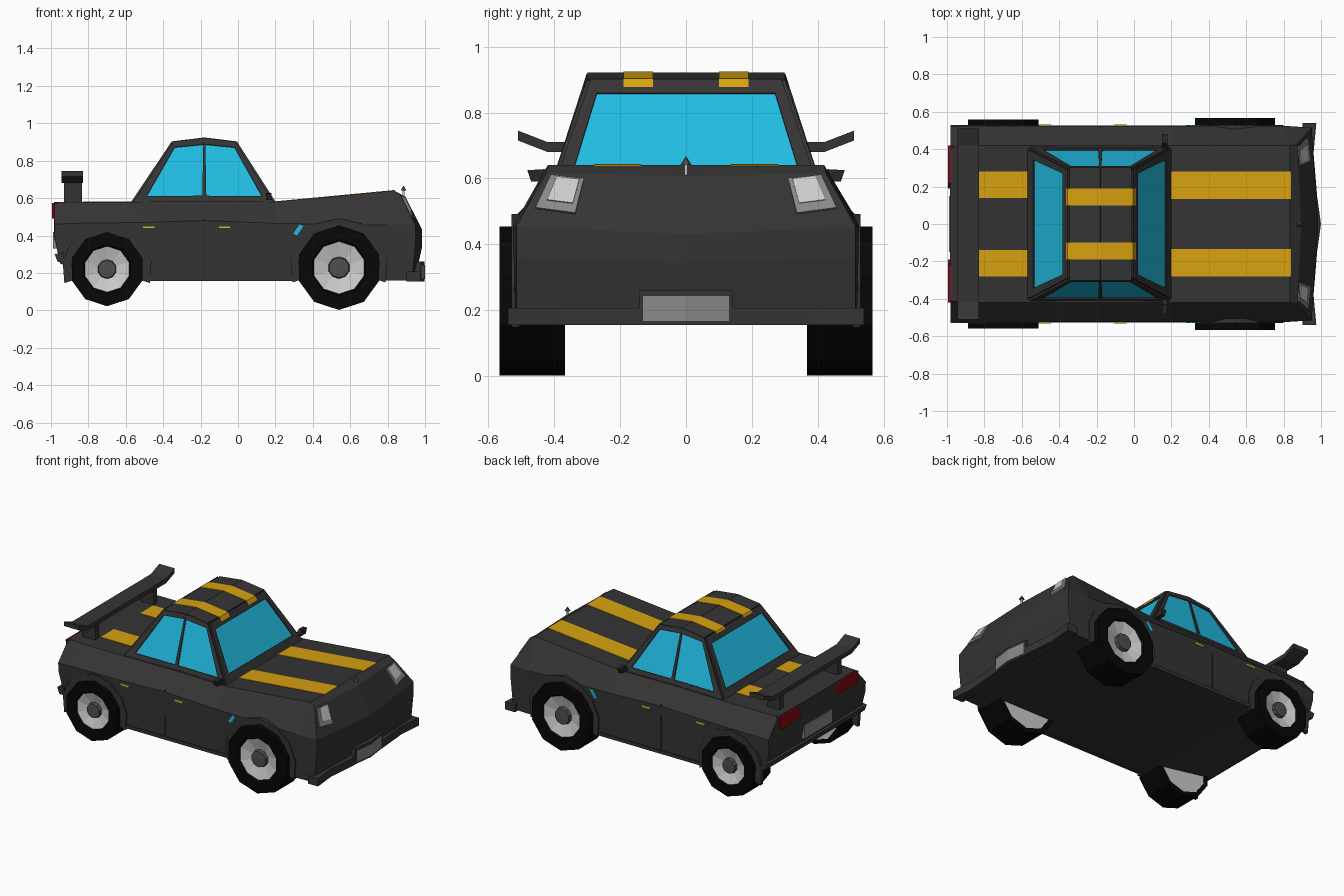
import bpy, bmesh, math
from mathutils import Vector as V

if "Cube" in bpy.data.objects:
    bpy.data.objects.remove(bpy.data.objects["Cube"])


def material(name, r, g, b):
    m = bpy.data.materials.new(name)
    m.diffuse_color = (r, g, b, 1)
    m.use_nodes = True
    m.node_tree.nodes["Principled BSDF"].inputs["Base Color"].default_value = m.diffuse_color
    return m


PAINT = material("dark_paint", .036, .034, .034)
TRIM = material("black_trim", .02, .02, .02)
RUBBER = material("rubber", .002, .002, .002)
GOLD = material("gold", .68, .36, .005)
GLASS = material("glass", .015, .5, .76)
RED = material("red", .25, .003, .005)
LIME = material("lime", .5, .55, .04)
SILVER = material("silver", .6, .6, .6)
GREY = material("grey", .25, .25, .25)
HUB = material("hub", .08, .075, .075)


def build(name, verts, faces, mats, mirror=False, idx=None):
    """Make a flat-shaded object, optionally joined with its mirror image in y."""
    verts = [tuple(v) for v in verts]
    idx = idx or [0] * len(faces)
    if mirror:
        n = len(verts)
        verts = verts + [(x, -y, z) for x, y, z in verts]
        faces = faces + [tuple(n + i for i in reversed(f)) for f in faces]
        idx = idx * 2
    me = bpy.data.meshes.new(name)
    me.from_pydata(verts, [], faces)
    for m in mats:
        me.materials.append(m)
    for p, i in zip(me.polygons, idx):
        p.material_index = i
    bm = bmesh.new()
    bm.from_mesh(me)
    bmesh.ops.remove_doubles(bm, verts=bm.verts, dist=.0005)
    bmesh.ops.dissolve_degenerate(bm, edges=bm.edges, dist=.0001)
    bmesh.ops.recalc_face_normals(bm, faces=bm.faces)
    bm.to_mesh(me)
    bm.free()
    ob = bpy.data.objects.new(name, me)
    bpy.context.collection.objects.link(ob)
    return ob


def prism(name, pts, vec, mat, mirror=False):
    n = len(pts)
    pts = [V(p) for p in pts]
    faces = [tuple(range(n)), tuple(range(n, 2 * n))]
    faces += [(i, (i + 1) % n, n + (i + 1) % n, n + i) for i in range(n)]
    return build(name, pts + [p + V(vec) for p in pts], faces, [mat], mirror)


def box(name, x0, x1, y0, y1, z0, z1, mat, mirror=False):
    return prism(name, [(x0, y0, z0), (x1, y0, z0), (x1, y1, z0), (x0, y1, z0)],
                 (0, 0, z1 - z0), mat, mirror)


def pane(name, quad, u0, u1, v0, v1, mat, mirror=False, t=.004):
    """Thin plate lying on part of a quad (bottom a, b, then top c, d)."""
    a, b, c, d = map(V, quad)
    pts = [a.lerp(b, u).lerp(d.lerp(c, u), v)
           for u, v in ((u0, v0), (u1, v0), (u1, v1), (u0, v1))]
    n = (pts[1] - pts[0]).cross(pts[3] - pts[0]).normalized()
    if n.dot(pts[0] - V((-.1, 0, .4))) < 0:
        n = -n
    return prism(name, pts, n * t, mat, mirror)


def window(name, quad, u0, u1, v0, v1, mirror=False):
    """Glass with four proud frame strips filling the rest of the quad."""
    pane(name, quad, u0, u1, v0, v1, GLASS, mirror)
    for part, r in (("left", (0, u0, 0, 1)), ("right", (u1, 1, 0, 1)),
                    ("bottom", (u0, u1, 0, v0)), ("top", (u0, u1, v1, 1))):
        pane(name + "_frame_" + part, quad, *r, PAINT, mirror, .012)


# Body: bottom, shoulder and top edge points for columns from tail to nose
cols = [
    ((-.95, 0, .25), (-.985, 0, .47), (-.985, 0, .58)),
    ((-.95, .50, .25), (-.98, .52, .46), (-.98, .41, .58)),
    ((-.88, .52, .22), (-.88, .525, .465), (-.88, .42, .58)),
    ((-.50, .52, .16), (-.50, .525, .47), (-.55, .42, .58)),
    ((-.18, .52, .16), (-.18, .525, .48), (-.18, .42, .585)),
    ((.20, .52, .16), (.20, .525, .465), (.20, .42, .58)),
    ((.80, .52, .16), (.80, .525, .455), (.835, .42, .64)),
    ((.93, .515, .16), (.95, .515, .455), (.87, .425, .615)),
    ((.945, 0, .16), (.985, 0, .43), (.895, 0, .607)),
]
grid = []
for i, (b, s, t) in enumerate(cols):
    e = cols[0] if i == 1 else cols[-1] if i == len(cols) - 2 else (b, s, t)
    low = V(b).lerp(V(s), .68)
    low.x = s[0]
    grid += [(e[0][0], 0, e[0][2]), b, low, s, t, (e[2][0], 0, e[2][2])]
faces = [(6 * c + r, 6 * c + r + 1, 6 * c + r + 7, 6 * c + r + 6)
         for c in range(len(cols) - 1) for r in range(5)]
build("body", grid, faces, [PAINT], True)

# Cabin shell, slightly inside the window frames
bx, tx, tz = (-.56, -.18, .19), (-.345, -.18, -.015), (.895, .915, .895)
B = [V((x, .40, .575)) for x in bx]
T = [V((x, .29, z)) for x, z in zip(tx, tz)]
flip = lambda p: V((p[0], -p[1], p[2]))
mid = lambda p: V((p[0], 0, p[2]))
build("cabin", B + T + [mid(p) for p in (B[0], T[0], T[1], T[2], B[2])],
      [(0, 1, 4, 3), (1, 2, 5, 4), (0, 3, 7, 6), (3, 4, 8, 7), (4, 5, 9, 8), (2, 10, 9, 5)],
      [PAINT], True)
pane("roof_skin_rear", (flip(T[0]), T[0], T[1], flip(T[1])), -.015, 1.015, 0, 1, PAINT, False, .007)
pane("roof_skin_front", (flip(T[2]), T[2], T[1], flip(T[1])), -.015, 1.015, 0, 1, PAINT, False, .007)

# Windows
window("windshield", (flip(B[2]), B[2], T[2], flip(T[2])), .055, .945, .14, .87)
window("rear_window", (flip(B[0]), B[0], T[0], flip(T[0])), .055, .945, .14, .87)
window("rear_side_windows", (B[0], B[1], T[1], T[0]), .14, .97, .1, .91, True)
window("front_side_windows", (B[1], B[2], T[2], T[1]), .03, .88, .1, .91, True)


# Racing stripes follow the hood, roof and rear deck
def stripe(name, path, y0, y1):
    pts = [(x, y0, z) for x, z in path] + [(x, y0, z - .02) for x, z in reversed(path)]
    prism(name, pts, (0, y1 - y0, 0), GOLD, True)


stripe("hood_stripes", [(.18, .583), (.20, .583), (.835, .643), (.84, .641)], .135, .28)
stripe("deck_stripes", [(-.83, .583), (-.55, .583)], .14, .28)
stripe("roof_stripes", [(-.375, .87), (-.355, .903), (-.18, .9245), (-.005, .903), (.015, .87)], .10, .19)


# Wheels: ten-sided lathe with tyre, dished rim and hub
def wheel(name, cx, cz, R, y1):
    prof = [(0, .372), (.86 * R, .372), (.86 * R, .368), (R, .368), (R, y1), (.66 * R, y1),
            (.62 * R, y1 - .012), (.26 * R, y1 - .035), (.24 * R, y1 - .012), (0, y1 - .01)]
    mat = [1, 0, 0, 0, 0, 0, 1, 2, 2]
    n, verts, fs, idx = 10, [], [], []
    for r, y in prof:
        for k in range(n):
            a = math.pi * (2 * k / n - .5)
            verts.append((cx + r * math.cos(a), y, cz + r * math.sin(a)))
    for j, m in enumerate(mat):
        for k in range(n):
            k2 = (k + 1) % n
            q = (j * n + k, j * n + k2, j * n + n + k2, j * n + n + k)
            if j == 0:
                q = (0, n + k2, n + k)
            elif j == len(mat) - 1:
                q = (j * n + k, j * n + k2, j * n + n)
            fs.append(q)
            idx.append(m)
    build(name, verts, fs, [RUBBER, SILVER, HUB], True, idx)


def arch(name, cx, cz, r0, r1):
    ang = [math.radians(-18 + 27 * k) for k in range(9)]
    pt = lambda r, a: (cx + r * math.cos(a), .505, cz + r * math.sin(a))
    prism(name, [pt(r1, a) for a in ang] + [pt(r0, a) for a in reversed(ang)], (0, .025, 0), PAINT, True)


wheel("front_wheels", .54, .228, .226, .566)
wheel("rear_wheels", -.70, .22, .198, .56)
arch("front_arches", .54, .23, .22, .262)
arch("rear_arches", -.70, .22, .193, .24)

# Spoiler wing with upturned tips on two posts
wing = [(.51, .745), (.42, .71), (-.42, .71), (-.51, .745), (-.51, .715), (-.42, .68), (.42, .68), (.51, .715)]
prism("spoiler", [(-.945, y, z) for y, z in wing], (.115, 0, 0), PAINT)
box("spoiler_posts", -.93, -.835, .29, .33, .57, .69, PAINT, True)

# Front bumper and V-shaped plate
front = [(.90, .54), (.975, .54), (.96, .38), (.98, .14)]
front += [(x, -y) for x, y in reversed(front)]
prism("front_bumper", [(x, y, .155) for x, y in front], (0, 0, .052), PAINT)
for name, h, dx, z0, z1, m in (("plate_frame", .143, -.004, .155, .26, PAINT),
                               ("front_plate", .13, 0, .167, .243, GREY)):
    v = [(.982, h), (1.0, 0), (.982, -h), (.93, -h), (.93, h)]
    prism(name, [(x + dx, y, z0) for x, y in v], (0, 0, z1 - z0), m)

# Headlights: housing and lens
lamp = [(.937, .336, .49), (.922, .457, .506), (.872, .41, .606), (.877, .31, .594)]
pane("headlight_housings", lamp, 0, 1, 0, 1, GREY, True, .012)
pane("headlight_lenses", lamp, .12, .8, .25, .95, SILVER, True, .016)

# Tail: lights, plate and bumper
prism("taillights", [(-.995, .19, .50), (-.995, .40, .49), (-.995, .42, .575), (-.995, .22, .575)],
      (.03, 0, 0), RED, True)
box("rear_plate", -.99, -.95, -.15, .15, .33, .42, GREY)
prism("rear_bumper", [(-.93, -.53, .255), (-.965, -.53, .26), (-.98, -.53, .30), (-.93, -.53, .31)],
      (0, 1.06, 0), PAINT)

# Door seams, sills, handles and side markers
box("door_seams", -.182, -.178, .50, .527, .16, .49, TRIM, True)
box("sills", -.50, .31, .50, .527, .158, .18, PAINT, True)
box("rear_handles", -.51, -.445, .51, .533, .438, .452, LIME, True)
box("front_handles", -.105, -.04, .51, .533, .438, .452, LIME, True)
prism("side_markers", [(.295, .51, .41), (.315, .51, .40), (.35, .51, .45), (.33, .51, .46)],
      (0, .018, 0), GLASS, True)

# Wing mirrors
prism("mirrors", [(.15, .39, .59), (.15, .47, .59), (.15, .482, .625), (.15, .43, .628), (.15, .415, .61)],
      (.028, 0, 0), TRIM, True)

# Hood ornament
box("ornament_stem", .88, .89, -.005, .005, .59, .645, SILVER)
bpy.ops.mesh.primitive_cone_add(vertices=6, radius1=.018, radius2=0, depth=.027, location=(.885, 0, .654))
bpy.context.object.name = "ornament_tip"
bpy.context.object.data.materials.append(HUB)
